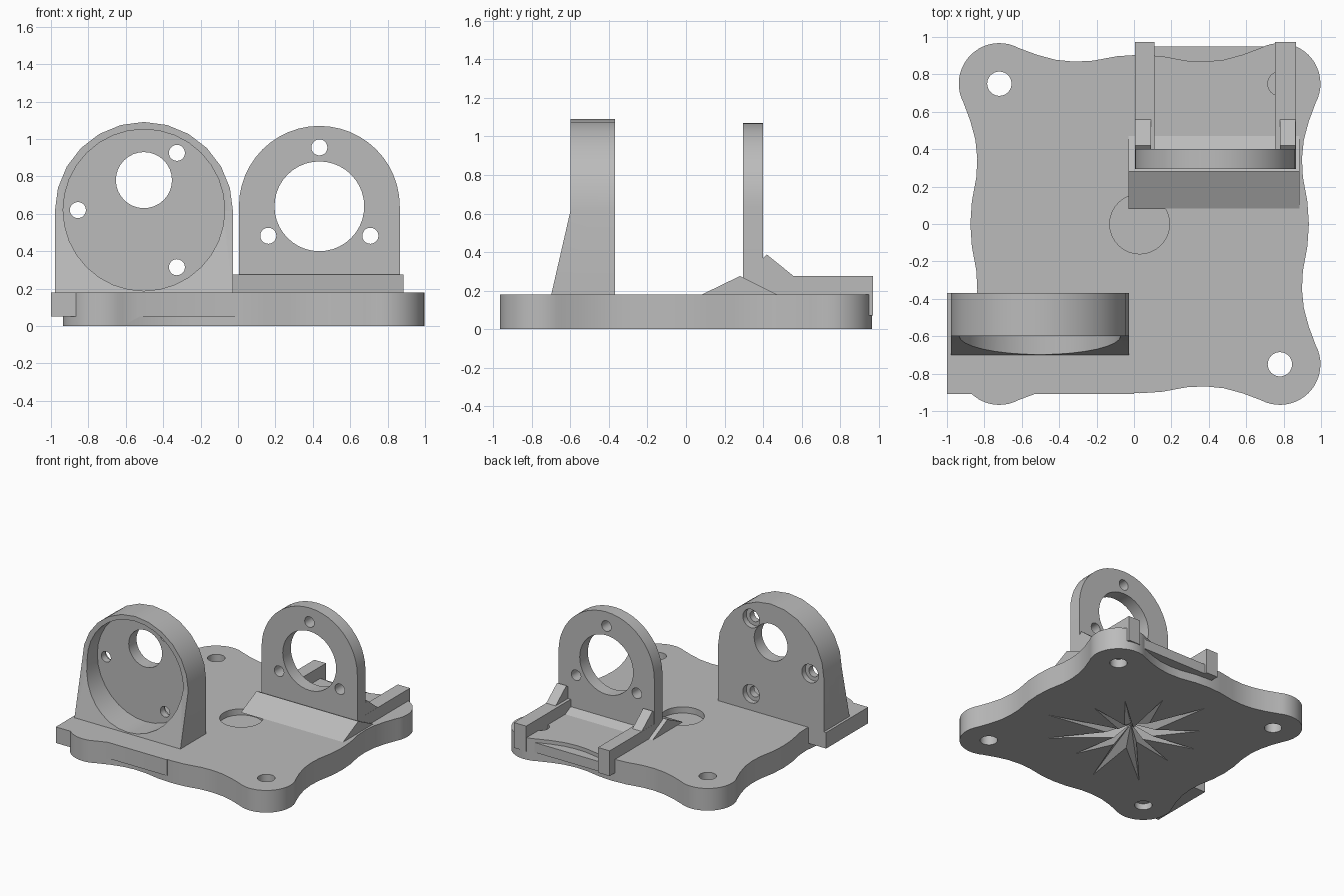
import bpy, bmesh, math, random
from math import sin, cos, pi, radians

random.seed(4)
if "Cube" in bpy.data.objects:
    bpy.data.objects.remove(bpy.data.objects["Cube"])

grey = bpy.data.materials.new("plain grey")
grey.use_nodes = True
grey.diffuse_color = (0.5, 0.5, 0.5, 1)
grey.node_tree.nodes["Principled BSDF"].inputs["Base Color"].default_value = (0.5, 0.5, 0.5, 1)


def finish_mesh(name, bm):
    bmesh.ops.recalc_face_normals(bm, faces=bm.faces)
    mesh = bpy.data.meshes.new(name)
    bm.to_mesh(mesh)
    bm.free()
    mesh.materials.append(grey)
    obj = bpy.data.objects.new(name, mesh)
    bpy.context.collection.objects.link(obj)
    return obj


def prism(name, points, axis, start, end):
    """Extrude a 2D outline along an axis; the outline uses the other two axes."""
    place = {"x": lambda p, t: (t, p[0], p[1]),
             "y": lambda p, t: (p[0], t, p[1]),
             "z": lambda p, t: (p[0], p[1], t)}[axis]
    bm = bmesh.new()
    a, b = [[bm.verts.new(place(p, t)) for p in points] for t in (start, end)]
    bm.faces.new(a)
    bm.faces.new(b)
    for i in range(len(a)):
        j = (i + 1) % len(a)
        bm.faces.new((a[i], a[j], b[j], b[i]))
    return finish_mesh(name, bm)


def arc(cx, cy, r, first, last, steps):
    angles = [radians(first + (last - first) * i / steps) for i in range(steps + 1)]
    return [(cx + r * cos(t), cy + r * sin(t)) for t in angles]


def cylinder(cx, cy, r, axis, start, end, sides=32):
    return prism("cutter", arc(cx, cy, r, 0, 360, sides)[:-1], axis, start, end)


def box(name, x0, x1, y0, y1, z0, z1):
    return prism(name, [(x0, y0), (x1, y0), (x1, y1), (x0, y1)], "z", z0, z1)


def combine(obj, others, operation="DIFFERENCE"):
    for other in others:
        mod = obj.modifiers.new("combine", "BOOLEAN")
        mod.operation, mod.object, mod.solver = operation, other, "EXACT"
        bpy.context.view_layer.objects.active = obj
        bpy.ops.object.modifier_apply(modifier=mod.name)
        bpy.data.objects.remove(other)


# Base plate: one wavy edge and lobed corner, repeated four times
MID = 0.03
wave = [(0, 0.905), (0.12, 0.897), (0.25, 0.873), (0.35, 0.868), (0.45, 0.878), (0.55, 0.905)]
lobe = arc(0.75, 0.75, 0.217, 118, -28, 20)
quarter = wave + lobe + [(y, x) for x, y in reversed(wave[1:])]
outline = []
for k in range(4):
    c, s = cos(k * pi / 2), -sin(k * pi / 2)
    outline += [(MID + x * c - y * s, x * s + y * c) for x, y in quarter]
plate = prism("base_plate", outline, "z", 0, 0.18)

# Corner holes and the shallow central seat
combine(plate, [cylinder(MID + sx * 0.75, sy * 0.75, 0.065, "z", -0.1, 0.3)
                for sx in (-1, 1) for sy in (-1, 1)])
combine(plate, [cylinder(MID, 0, 0.16, "z", 0.13, 0.3)])

# Star-shaped hollow under the plate
bm = bmesh.new()
spikes = 12
ring = []
for i in range(2 * spikes):
    r = random.uniform(0.5, 0.8) if i % 2 else random.uniform(0.1, 0.25)
    t = pi * i / spikes
    ring.append(bm.verts.new((MID + r * cos(t), r * sin(t), -0.01)))
tip = bm.verts.new((MID, 0, 0.09))
bm.faces.new(ring)
for i in range(len(ring)):
    bm.faces.new((ring[i], ring[(i + 1) % len(ring)], tip))
combine(plate, [finish_mesh("hollow_cutter", bm)])

# Foot that carries the large mount
combine(plate, [box("foot", -1.0, 0.0, -0.91, -0.37, 0.05, 0.18)], "UNION")

# Large mount: arch with a sloping front
cx, cz = -0.503, 0.615
arch = arc(cx, cz, 0.476, 0, 180, 12) + [(cx - 0.476, 0.17), (cx + 0.476, 0.17)]
large = prism("large_mount", arch, "y", -0.60, -0.37)
slope = [(-0.702, 0.17), (-0.60, cz), (-0.5, cz), (-0.5, 0.17)]
combine(large, [prism("slope", slope, "x", cx - 0.476, cx + 0.476)], "UNION")

# Its round pocket, shaft hole and counterbored screw holes
cutters = [cylinder(cx, 0.62, 0.432, "y", -0.9, -0.47), cylinder(cx, 0.78, 0.15, "y", -0.9, 0)]
for angle in (60, 180, 300):
    x, z = cx + 0.353 * cos(radians(angle)), 0.62 + 0.353 * sin(radians(angle))
    cutters += [cylinder(x, z, 0.043, "y", -0.9, 0, 20), cylinder(x, z, 0.075, "y", -0.415, 0, 20)]
combine(large, cutters)

# Small mount: thin arch with a wide hole and three screw holes
cx, cz = 0.435, 0.64
arch = arc(cx, cz, 0.43, 0, 180, 24) + [(cx - 0.43, 0.15), (cx + 0.43, 0.15)]
small = prism("small_mount", arch, "y", 0.295, 0.40)
combine(small, [cylinder(cx, cz, 0.24, "y", 0, 1, 40)])
combine(small, [cylinder(cx + 0.315 * cos(radians(a)), cz + 0.315 * sin(radians(a)),
                         0.043, "y", 0, 1, 20) for a in (90, 210, 330)])

# Ridge along the small mount
ridge = prism("ridge", [(0.08, 0.178), (0.28, 0.275), (0.475, 0.178)], "x", -0.03, 0.885)

# Pair of arms behind the small mount, each with a gusset and a hook over the edge
parts = [plate, large, small, ridge]
arm_profile = [(0.38, 0.15), (0.38, 0.275), (0.972, 0.275), (0.972, 0.07), (0.945, 0.07), (0.945, 0.15)]
gusset_profile = [(0.39, 0.2), (0.39, 0.36), (0.42, 0.387), (0.56, 0.274), (0.56, 0.2)]
for side, x0, x1, g0, g1 in (("right", 0.005, 0.11, 0.006, 0.09), ("left", 0.755, 0.865, 0.78, 0.864)):
    parts.append(prism(side + "_arm", arm_profile, "x", x0, x1))
    parts.append(prism(side + "_gusset", gusset_profile, "x", g0, g1))

# Thin tray joining the arms at the back edge
parts.append(box("rear_tray", 0.006, 0.864, 0.4, 0.95, 0.07, 0.15))

bpy.ops.object.select_all(action="DESELECT")
for obj in parts:
    obj.select_set(True)
bpy.context.view_layer.objects.active = plate
bpy.ops.object.shade_smooth_by_angle(angle=radians(30))
